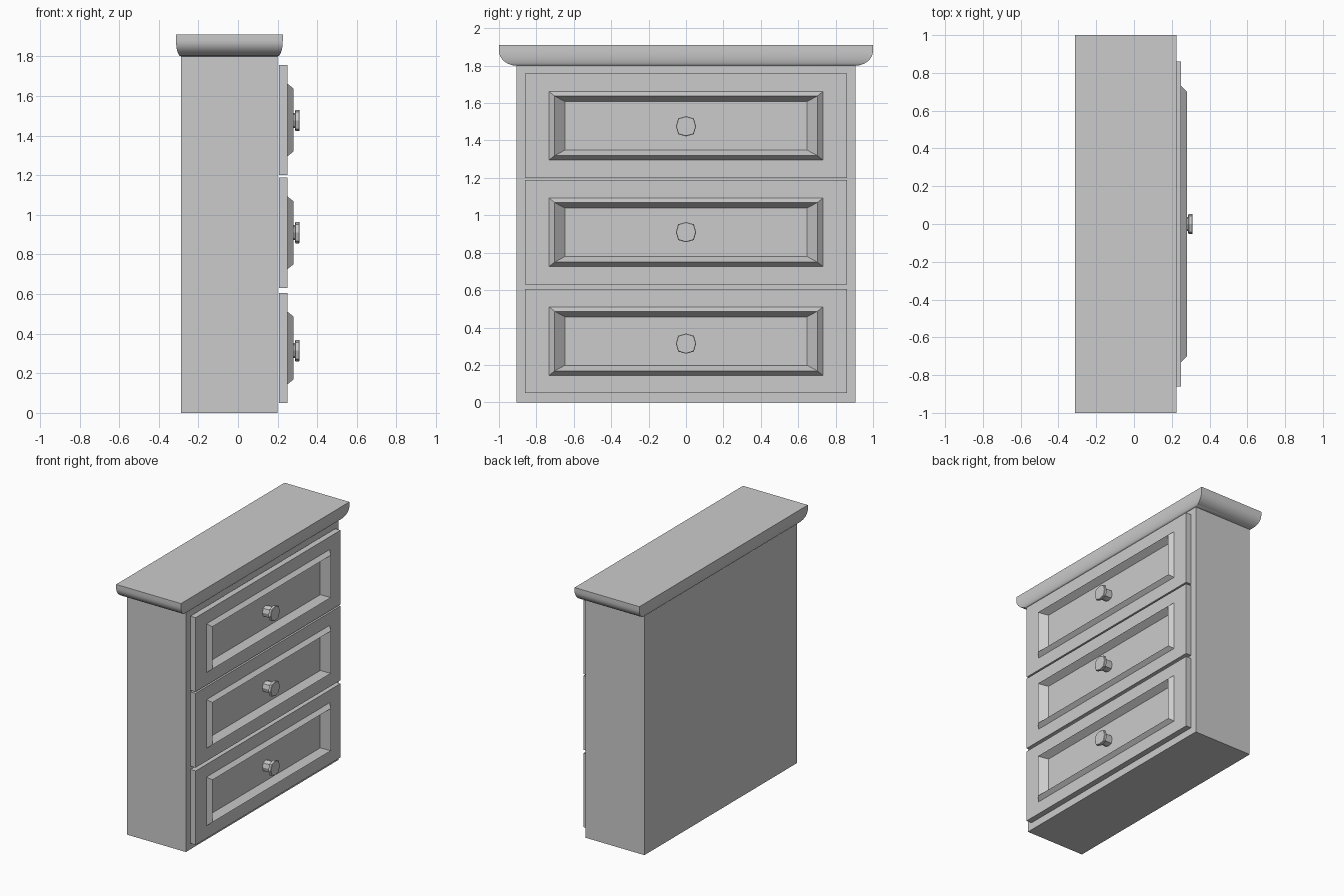
import bpy, bmesh, math
from mathutils import Vector

if "Cube" in bpy.data.objects:
    bpy.data.objects.remove(bpy.data.objects["Cube"])


def loft(name, rings, smooth=None):
    """Skin a list of equal-length point rings and cap both ends."""
    bm = bmesh.new()
    loops = [[bm.verts.new(p) for p in ring] for ring in rings]
    n = len(loops[0])
    for a, b in zip(loops, loops[1:]):
        for i in range(n):
            j = (i + 1) % n
            bm.faces.new((a[i], a[j], b[j], b[i]))
    bm.faces.new(loops[0][::-1])
    bm.faces.new(loops[-1])
    bmesh.ops.recalc_face_normals(bm, faces=bm.faces)
    me = bpy.data.meshes.new(name)
    bm.to_mesh(me)
    bm.free()
    ob = bpy.data.objects.new(name, me)
    bpy.context.collection.objects.link(ob)
    if smooth:
        bpy.ops.object.select_all(action='DESELECT')
        ob.select_set(True)
        bpy.context.view_layer.objects.active = ob
        bpy.ops.object.shade_smooth_by_angle(angle=math.radians(smooth))
    return ob


def flat_ring(x0, x1, hy, z):
    return [(x0, -hy, z), (x1, -hy, z), (x1, hy, z), (x0, hy, z)]


def front_ring(x, hy, z0, z1):
    return [(x, -hy, z0), (x, hy, z0), (x, hy, z1), (x, -hy, z1)]


# carcass
BACK, FACE, HALF, TOP = -0.288, 0.2, 0.905, 1.8
loft("cabinet_body", [flat_ring(BACK, FACE, HALF, 0), flat_ring(BACK, FACE, HALF, TOP)])

# crown moulding with a quarter-round lower edge
crown = []
for i in range(9):
    a = i / 8 * math.pi / 2
    s, z = math.sin(a), TOP + 0.08 * (1 - math.cos(a))
    crown.append(flat_ring(BACK - 0.025 * s, FACE + 0.026 * s, HALF + 0.095 * s, z))
crown.append(flat_ring(BACK - 0.025, FACE + 0.026, 1.0, 1.91))
loft("crown_top", crown, smooth=35)


def knob_ring(x, r, zc):
    """Eight-sided ring, slightly squared at the diagonals."""
    pts = []
    for i in range(8):
        a = i * math.pi / 4
        k = r * (1.1 if i % 2 else 1.0)
        pts.append((x, k * math.cos(a), zc + k * math.sin(a)))
    return pts


# drawers with a raised frame around a sunken panel, each with a knob
for label, z0, z1, zk in (("bottom", 0.05, 0.605, 0.314),
                          ("middle", 0.63, 1.188, 0.91),
                          ("top", 1.2, 1.757, 1.476)):
    c = (z0 + z1) / 2
    steps = [(0.206, 0.86, (z1 - z0) / 2), (0.25, 0.86, (z1 - z0) / 2),
             (0.25, 0.732, 0.183), (0.28, 0.702, 0.159), (0.23, 0.648, 0.13)]
    loft(label + "_drawer", [front_ring(x, hy, c - hz, c + hz) for x, hy, hz in steps])
    knob = [(0.229, 0.038), (0.287, 0.038), (0.287, 0.048), (0.291, 0.054),
            (0.308, 0.054), (0.311, 0.051)]
    loft(label + "_knob", [knob_ring(x, r, zk) for x, r in knob])
